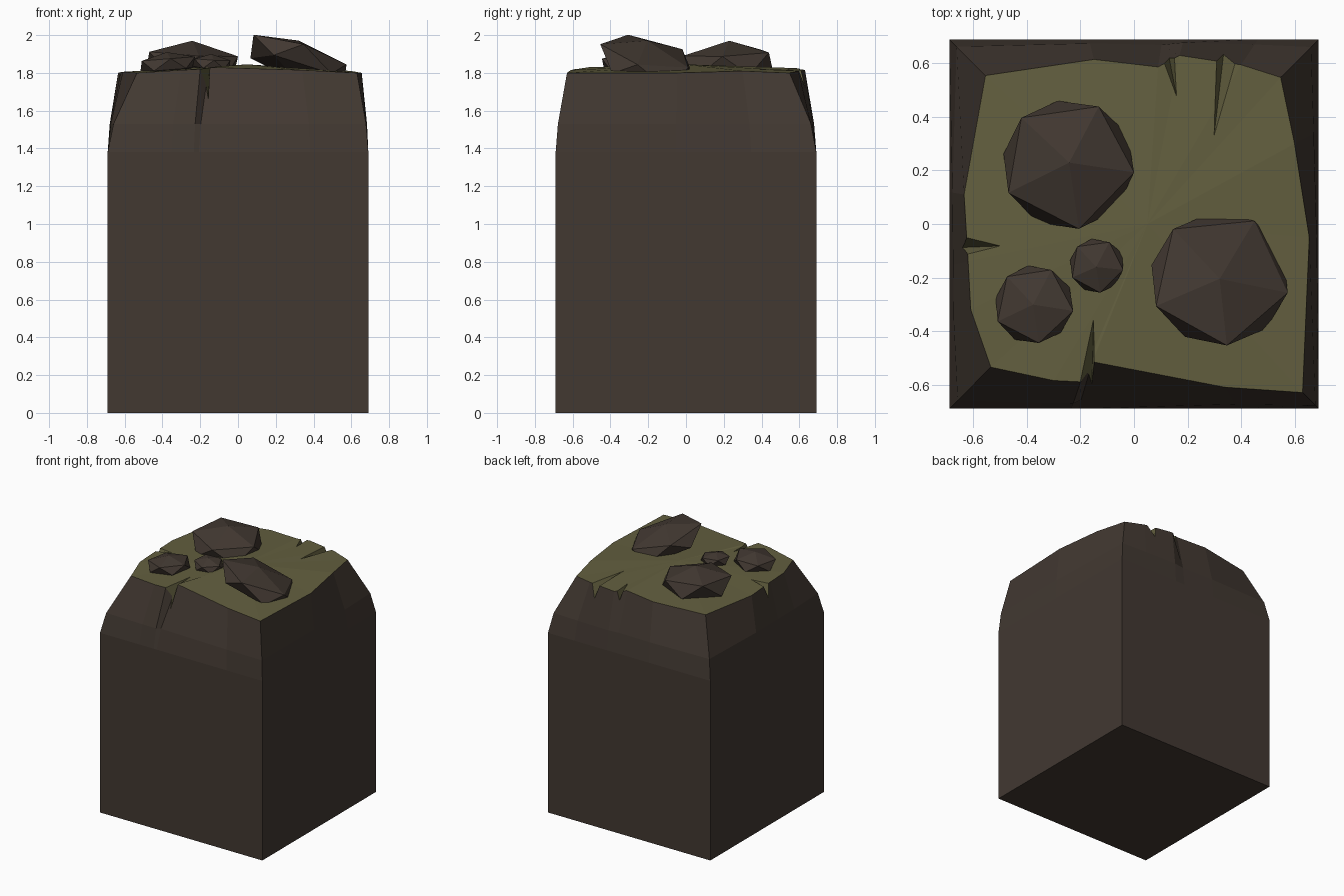
import bpy, bmesh, math, random
from mathutils import Matrix, Vector

if "Cube" in bpy.data.objects:
    bpy.data.objects.remove(bpy.data.objects["Cube"])

random.seed(4)


def material(name, rgb):
    m = bpy.data.materials.new(name)
    m.diffuse_color = (*rgb, 1)
    m.use_nodes = True
    m.node_tree.nodes["Principled BSDF"].inputs["Base Color"].default_value = m.diffuse_color
    return m


STONE = material("stone", (0.054, 0.040, 0.031))
MOSS = material("moss", (0.125, 0.115, 0.050))


def add_object(name, bm):
    bmesh.ops.recalc_face_normals(bm, faces=bm.faces)
    mesh = bpy.data.meshes.new(name)
    bm.to_mesh(mesh)
    bm.free()
    mesh.materials.append(STONE)
    mesh.materials.append(MOSS)
    ob = bpy.data.objects.new(name, mesh)
    bpy.context.collection.objects.link(ob)
    return ob


# Irregular outline of the mossy top, counter-clockwise from the front left
TOP = [(-.535, -.535, 1.80), (-.30, -.585, 1.815), (-.20, -.59, 1.82),
       (-.155, -.515, 1.83), (.34, -.61, 1.815), (.63, -.63, 1.80),
       (.655, -.05, 1.80), (.60, .30, 1.81), (.548, .548, 1.80),
       (.40, .595, 1.81), (.17, .63, 1.815), (.09, .587, 1.825),
       (-.15, .615, 1.815), (-.555, .555, 1.80), (-.635, .11, 1.80),
       (-.62, -.14, 1.805), (-.61, -.32, 1.805)]
HALF = 0.69


def ring(bm, z, blend):
    # Outline blended outward onto the square block
    verts = []
    for x, y, zt in TOP:
        k = 1 + blend * (HALF / max(abs(x), abs(y)) - 1)
        verts.append(bm.verts.new((x * k, y * k, zt if z is None else z)))
    return verts


# Block: stacked rings with a bevelled shoulder and a gently domed top
bm = bmesh.new()
rings = [ring(bm, 0, 1), ring(bm, 1.38, 1), ring(bm, 1.53, .8), ring(bm, None, 0)]
n = len(TOP)
bm.faces.new(rings[0][::-1])
for lo, hi in zip(rings, rings[1:]):
    for i in range(n):
        j = (i + 1) % n
        bm.faces.new((lo[i], lo[j], hi[j], hi[i]))
peak = bm.verts.new((.05, .0, 1.845))
for i in range(n):
    bm.faces.new((rings[3][i], rings[3][(i + 1) % n], peak)).material_index = 1
block = add_object("stone_block", bm)

# Cracks: wedges cut into the rim (inner tip, two outer corners, low outer end)
CRACKS = {
    "front": [(-.15, -.32, 1.85), (-.235, -.68, 1.87), (-.145, -.68, 1.87), (-.16, -.69, 1.60)],
    "back_middle": [(.17, .42, 1.85), (.075, .66, 1.87), (.165, .66, 1.87), (.12, .68, 1.72)],
    "back_right": [(.29, .25, 1.85), (.295, .68, 1.87), (.43, .66, 1.87), (.34, .68, 1.70)],
    "left": [(-.45, -.08, 1.85), (-.69, -.005, 1.87), (-.69, -.15, 1.87), (-.70, -.09, 1.66)],
}
for name, pts in CRACKS.items():
    bm = bmesh.new()
    v = [bm.verts.new(p) for p in pts]
    for tri in ((0, 1, 2), (0, 1, 3), (0, 2, 3), (1, 2, 3)):
        bm.faces.new([v[i] for i in tri]).material_index = 1
    cutter = add_object("crack_cutter_" + name, bm)
    cutter.hide_render = True
    cutter.hide_viewport = True
    mod = block.modifiers.new("crack_" + name, 'BOOLEAN')
    mod.operation = 'DIFFERENCE'
    mod.solver = 'EXACT'
    mod.object = cutter


# Rocks: flattened, tilted icosahedra half buried in the top
def rock(name, center, rx, ry, h, phase, tilt=(0, 0), jitter=.0):
    bm = bmesh.new()
    bmesh.ops.create_icosphere(bm, subdivisions=1, radius=1,
                               matrix=Matrix.Rotation(math.radians(phase), 4, 'Z'))
    for v in bm.verts:
        dx, dy = v.co.x * rx / .894, v.co.y * ry / .894
        dx += random.uniform(-jitter, jitter)
        dy += random.uniform(-jitter, jitter)
        v.co = Vector(center) + Vector((dx, dy, v.co.z * h + tilt[0] * dx + tilt[1] * dy))
    return add_object(name, bm)


rock("rock_back_left", (-.245, .225, 1.85), .25, .242, .12, -8, (-.06, .05), .006)
rock("rock_right", (.32, -.205, 1.861), .26, .25, .11, -12, (-.30, -.20))
rock("rock_front_left", (-.375, -.30, 1.845), .148, .148, .065, -10, (.08, .0), .004)
rock("rock_small", (-.14, -.157, 1.85), .102, .104, .05, -10, (-.05, .05), .004)
